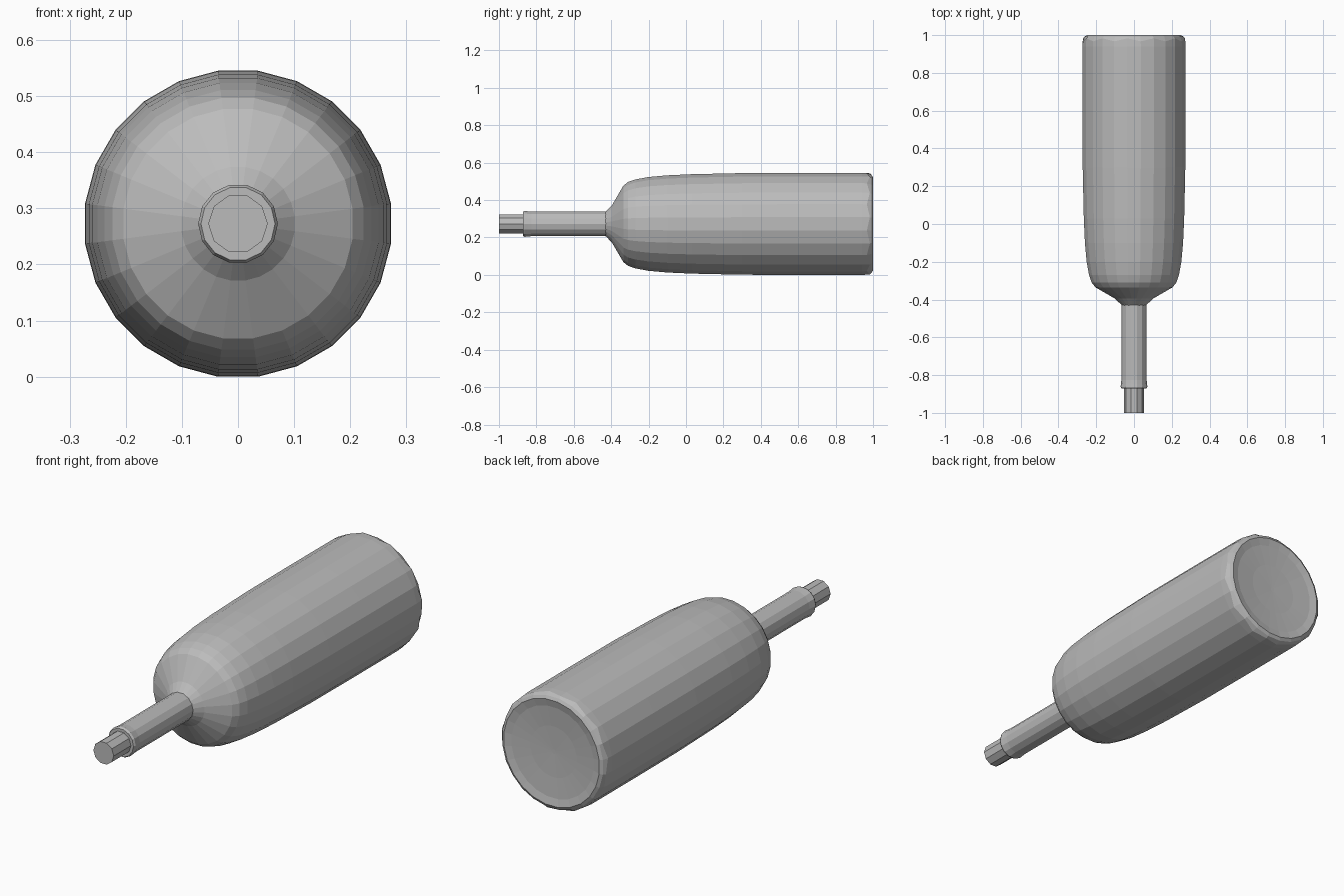
import bpy, bmesh, math

if "Cube" in bpy.data.objects:
    bpy.data.objects.remove(bpy.data.objects["Cube"])

CZ = 0.2725  # height of the bottle axis

glass = bpy.data.materials.new("plain grey")
glass.diffuse_color = (0.5, 0.5, 0.5, 1.0)
glass.use_nodes = True
glass.node_tree.nodes["Principled BSDF"].inputs["Base Color"].default_value = glass.diffuse_color


def lathe(name, profile, sides, wavy=()):
    """Spin (y, radius) points round the lying axis; wavy rings zigzag along y."""
    bm = bmesh.new()
    rings = []
    for i, (y, r) in enumerate(profile):
        ring = []
        for k in range(sides):
            a = 2 * math.pi * (k + 0.5) / sides
            dy = (0.008 if k % 2 else -0.008) if i in wavy else 0
            ring.append(bm.verts.new((r * math.sin(a), y + dy, CZ + r * math.cos(a))))
        rings.append(ring)
    for lo, hi in zip(rings, rings[1:]):
        for k in range(sides):
            n = (k + 1) % sides
            bm.faces.new((lo[k], lo[n], hi[n], hi[k]))
    bm.faces.new(rings[0])
    bm.faces.new(rings[-1])
    bmesh.ops.recalc_face_normals(bm, faces=bm.faces)
    mesh = bpy.data.meshes.new(name)
    bm.to_mesh(mesh)
    bm.free()
    mesh.materials.append(glass)
    obj = bpy.data.objects.new(name, mesh)
    bpy.context.collection.objects.link(obj)
    return obj


# Body: shoulder, long sides, scalloped base rim and shallow hollow base
lathe("bottle_body", [
    (-0.435, 0.062), (-0.425, 0.070), (-0.395, 0.102), (-0.335, 0.206),
    (-0.310, 0.226), (-0.270, 0.240), (-0.200, 0.253), (-0.100, 0.262),
    (0.030, 0.268), (0.300, 0.274), (0.600, 0.275), (0.940, 0.275),
    (0.975, 0.273), (0.992, 0.264), (1.000, 0.250), (0.992, 0.215),
    (0.985, 0.120), (0.982, 0.010)], 24, wavy=(12,))

# Neck with a slightly flared lip
lathe("bottle_neck", [
    (-0.872, 0.056), (-0.872, 0.066), (-0.862, 0.071), (-0.845, 0.069),
    (-0.825, 0.067), (-0.430, 0.067), (-0.400, 0.067)], 14)

# Stopper pushed into the mouth
lathe("stopper", [(-1.0, 0.053), (-0.86, 0.053)], 10)
